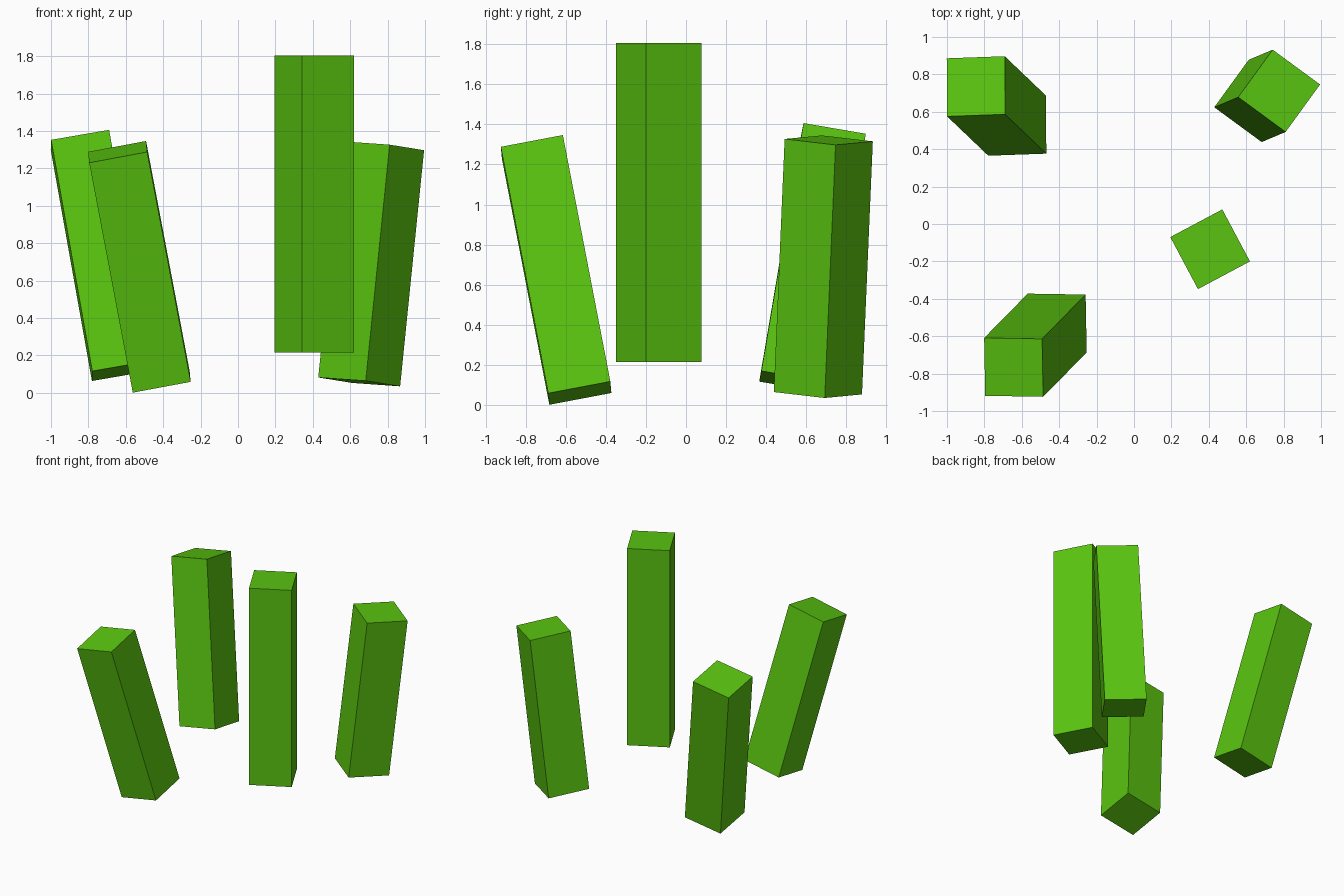
import bpy
from mathutils import Vector, Matrix

if "Cube" in bpy.data.objects:
    bpy.data.objects.remove(bpy.data.objects["Cube"])

WIDTH = 0.315

green = bpy.data.materials.new("green")
green.diffuse_color = (0.1, 0.55, 0.005, 1)
green.use_nodes = True
green.node_tree.nodes["Principled BSDF"].inputs["Base Color"].default_value = green.diffuse_color


def post(name, centre, length, up, side):
    """Square post centred at a point, with its long axis along up and one face along side."""
    z = Vector(up).normalized()
    y = z.cross(Vector(side)).normalized()
    x = y.cross(z)
    rotation = Matrix((x, y, z)).transposed().to_4x4()
    size = Matrix.Diagonal((WIDTH, WIDTH, length, 1))
    bpy.ops.mesh.primitive_cube_add(size=1)
    obj = bpy.context.object
    obj.name = name
    obj.data.transform(rotation @ size)
    obj.location = centre
    obj.data.materials.append(green)


# Tall upright post, raised above the others
post("upright_post", (0.407, -0.135, 1.01), 1.59, (0, 0, 1), (0.278, 0.148, 0))

# Three shorter posts leaning outward
post("front_left_post", (-0.527, -0.648, 0.674), 1.273, (-0.233, -0.237, 1.23), (0.31, -0.005, 0.057))
post("back_left_post", (-0.735, 0.631, 0.735), 1.273, (-0.22, 0.21, 1.235), (0.31, 0.011, 0.053))
post("back_right_post", (0.712, 0.685, 0.69), 1.27, (0.128, 0.054, 1.262), (0.185, 0.255, -0.03))
